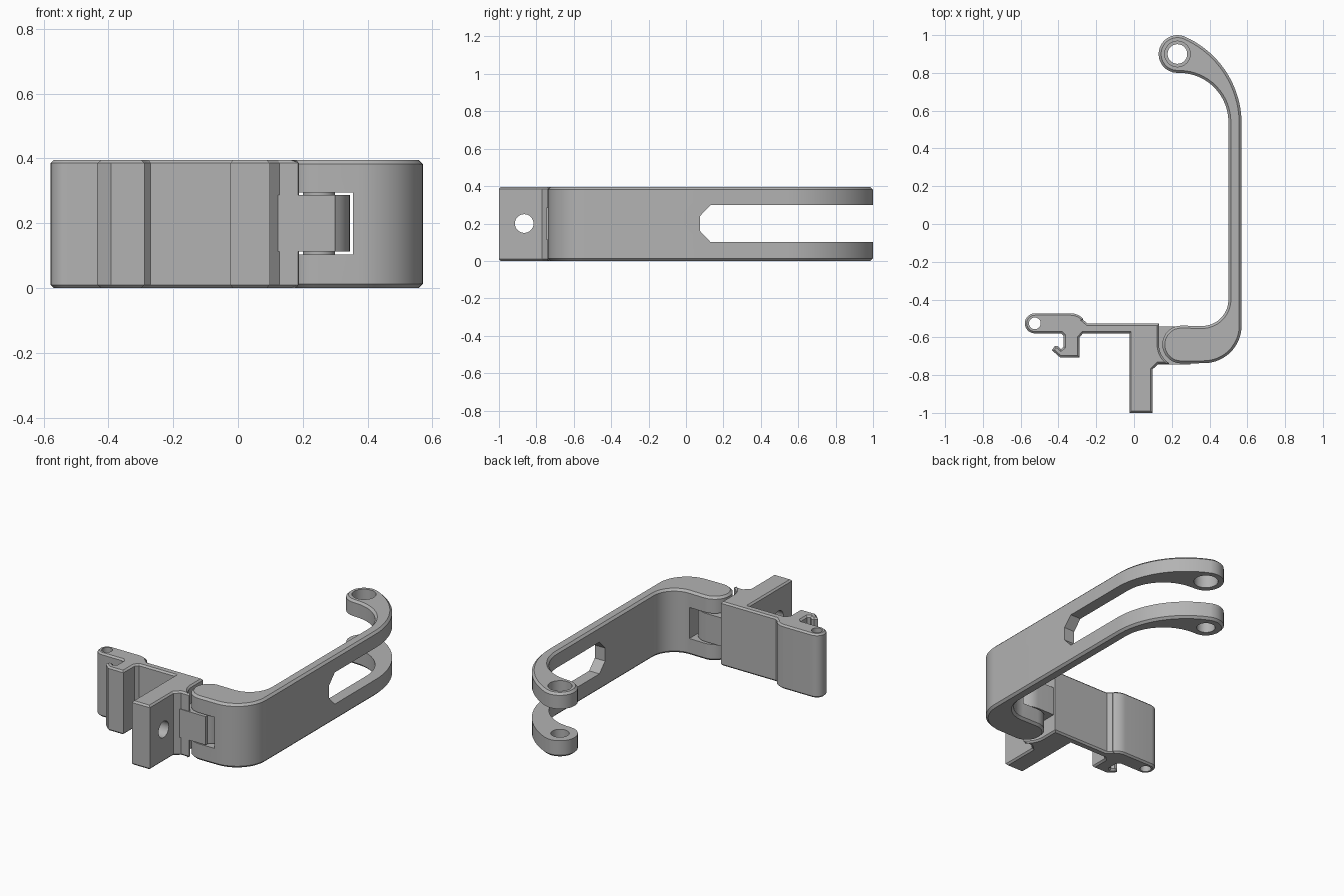
import bpy, bmesh
from math import cos, sin, radians
from mathutils import Vector, Matrix

cube = bpy.data.objects.get("Cube")
if cube:
    bpy.data.objects.remove(cube, do_unlink=True)

HEIGHT = 0.395
CHAMFER = 0.013
HINGE = (0.25, -0.638)
TIP = (0.23, 0.9)
CLIP = (-0.525, -0.526)

grey = bpy.data.materials.new("grey plastic")
grey.use_nodes = True
grey.diffuse_color = (0.45, 0.45, 0.45, 1)
grey.node_tree.nodes["Principled BSDF"].inputs["Base Color"].default_value = grey.diffuse_color


def arc(centre, r, start, end, steps=16):
    """Points along an arc, angles in degrees."""
    angles = [radians(start + (end - start) * i / steps) for i in range(steps + 1)]
    return [(centre[0] + r * cos(a), centre[1] + r * sin(a)) for a in angles]


def inset(points, d):
    """Shrink a counter-clockwise outline by d with mitred corners."""
    out = []
    for i, p in enumerate(points):
        p = Vector(p)
        a = (p - Vector(points[i - 1])).normalized()
        b = (Vector(points[(i + 1) % len(points)]) - p).normalized()
        na, nb = Vector((-a.y, a.x)), Vector((-b.y, b.x))
        out.append(p + (na + nb) * d / (1 + na.dot(nb)))
    return out


def extrude(name, points, z0, z1, chamfer=0.0):
    """Extrude an outline upward, with optional chamfered rims."""
    rings = [(z0, 0), (z1, 0)]
    if chamfer:
        rings = [(z0, chamfer), (z0 + chamfer, 0), (z1 - chamfer, 0), (z1, chamfer)]
    bm = bmesh.new()
    loops = [[bm.verts.new((x, y, z)) for x, y in inset(points, d)] for z, d in rings]
    n = len(points)
    for low, high in zip(loops, loops[1:]):
        for i in range(n):
            j = (i + 1) % n
            bm.faces.new((low[i], low[j], high[j], high[i]))
    bm.faces.new(loops[0][::-1])
    bm.faces.new(loops[-1])
    bmesh.ops.recalc_face_normals(bm, faces=bm.faces)
    mesh = bpy.data.meshes.new(name)
    bm.to_mesh(mesh)
    bm.free()
    ob = bpy.data.objects.new(name, mesh)
    bpy.context.collection.objects.link(ob)
    mesh.materials.append(grey)
    return ob


def cylinder(name, centre, r, z0, z1):
    return extrude(name, arc(centre, r, 0, 348.75, 31), z0, z1)


def select(ob):
    bpy.ops.object.select_all(action='DESELECT')
    ob.select_set(True)
    bpy.context.view_layer.objects.active = ob


def cut(ob, cutter):
    mod = ob.modifiers.new("cut", 'BOOLEAN')
    mod.operation = 'DIFFERENCE'
    mod.solver = 'EXACT'
    mod.object = cutter
    select(ob)
    bpy.ops.object.modifier_apply(modifier=mod.name)
    bpy.data.objects.remove(cutter, do_unlink=True)


# Swinging arm
arm_outline = (
    arc((0.37, -0.537), 0.2, -90, 0)
    + arc((0.065, 0.53), 0.505, 0, 66, 20)
    + arc(TIP, 0.1, 70, 268)
    + arc((0.24, 0.54), 0.26, 88, 0)
    + arc((0.36, -0.4), 0.14, 0, -90)
    + arc(HINGE, 0.1, 90, 270)
)
arm = extrude("swing_arm", arm_outline, 0, HEIGHT, CHAMFER)

# Fork slot, its outline drawn in y and z then turned to run along x
slot = extrude("slot_cutter", [(0.075, 0.16), (0.13, 0.102), (1.2, 0.102),
                               (1.2, 0.298), (0.13, 0.298), (0.075, 0.24)], -1, 1)
yz_to_x = Matrix(((0, 0, 1, 0), (1, 0, 0, 0), (0, 1, 0, 0), (0, 0, 0, 1)))
slot.data.transform(yz_to_x)
cut(arm, slot)

# Hinge notch and fork tip holes
cut(arm, extrude("notch_cutter", [(0, -0.85), (0.355, -0.85), (0.355, -0.45), (0, -0.45)],
                 0.103, 0.295))
cut(arm, cylinder("lower_hole_cutter", TIP, 0.052, -0.1, 0.2))
cut(arm, cylinder("upper_hole_cutter", TIP, 0.068, 0.2, 0.5))

# Mounting bracket with flange, hinge cradle, plate and hook
bracket_outline = (
    [(-0.025, -1), (0.098, -1), (0.098, -0.77), (0.128, -0.741), (0.185, -0.741)]
    + arc(HINGE, 0.118, 238, 180, 10)
    + [(0.132, -0.528), (-0.245, -0.528)]
    + [(-0.27, -0.507)]
    + arc((-0.335, -0.563), 0.09, 42, 90, 8)
    + arc(CLIP, 0.053, 90, 270)
    + [(-0.385, -0.579), (-0.372, -0.592), (-0.372, -0.65), (-0.387, -0.662),
       (-0.402, -0.647), (-0.42, -0.647), (-0.435, -0.668), (-0.392, -0.706),
       (-0.288, -0.706), (-0.288, -0.6), (-0.27, -0.579), (-0.025, -0.579)]
)
bracket = extrude("mounting_bracket", bracket_outline, 0, HEIGHT, 0.01)
cut(bracket, cylinder("clip_hole_cutter", CLIP, 0.031, -0.1, 0.5))
screw = cylinder("screw_hole_cutter", (-0.865, 0.2), 0.05, -0.2, 0.2)
screw.data.transform(yz_to_x)
cut(bracket, screw)

# Hinge knuckle and pin
knuckle = extrude("hinge_knuckle",
                  [(0.1, -0.745), (0.3, -0.745)]
                  + arc((0.245, -0.642), 0.1, -56, 90) + [(0.1, -0.542)],
                  0.112, 0.287)
pin = cylinder("hinge_pin", HINGE, 0.05, 0.08, 0.32)

for ob in (arm, bracket, knuckle, pin):
    select(ob)
    bpy.ops.object.shade_smooth_by_angle(angle=radians(30))
